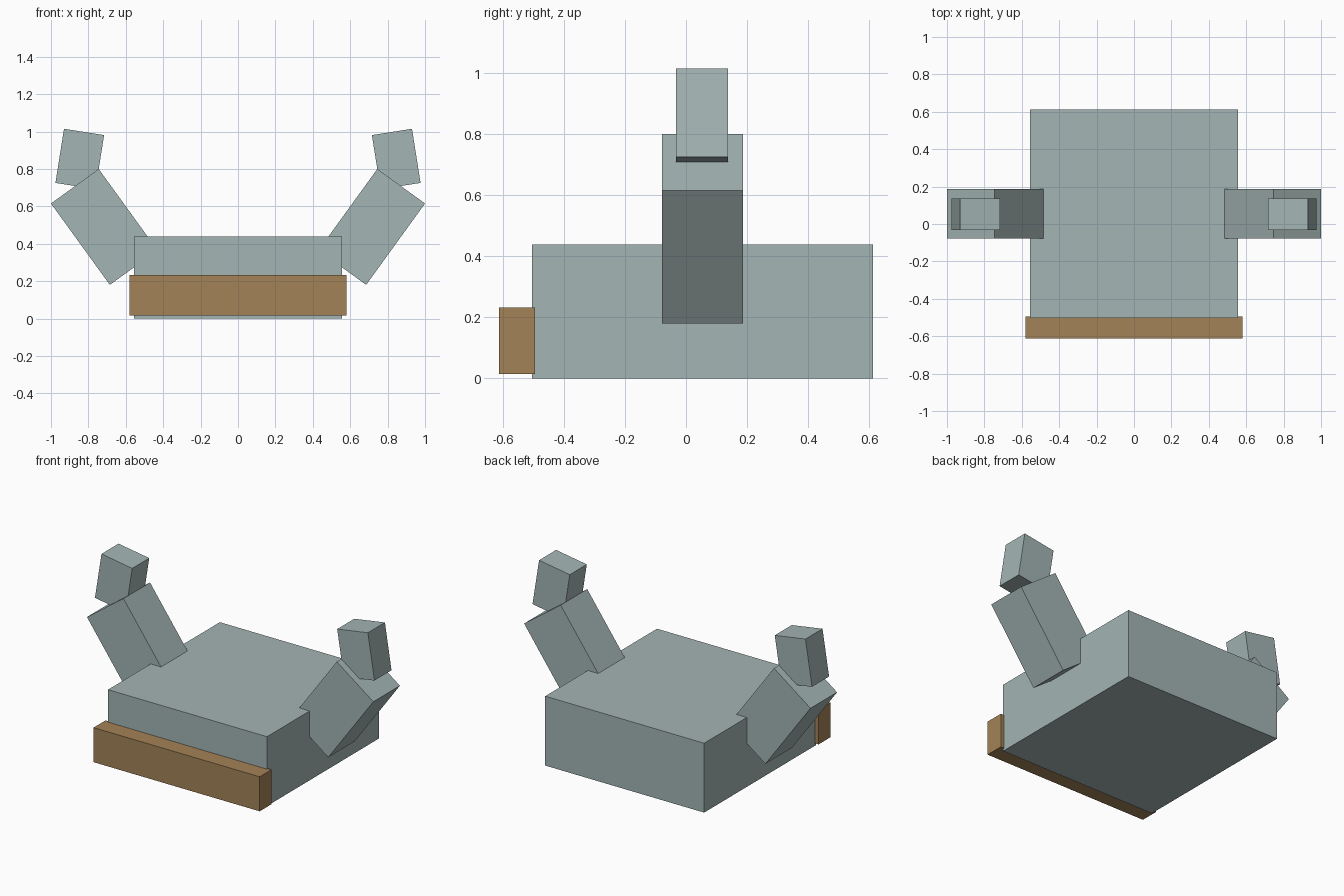
import bpy
from math import radians

if "Cube" in bpy.data.objects:
    bpy.data.objects.remove(bpy.data.objects["Cube"])


def material(name, rgb):
    m = bpy.data.materials.new(name)
    m.diffuse_color = (*rgb, 1)
    m.use_nodes = True
    m.node_tree.nodes["Principled BSDF"].inputs["Base Color"].default_value = m.diffuse_color
    return m


GREY = material("grey_green", (0.366, 0.462, 0.452))
WOOD = material("wood_brown", (0.366, 0.223, 0.095))


def box(name, centre, size, mat, tilt=0):
    """Box of the given size, tilted in degrees about the y axis."""
    bpy.ops.mesh.primitive_cube_add(size=1, location=centre, rotation=(0, radians(tilt), 0))
    ob = bpy.context.object
    ob.name = name
    ob.scale = size
    ob.data.materials.append(mat)
    return ob


# Main block and the plank across its front
box("body", (0, 0.054, 0.219), (1.11, 1.115, 0.438), GREY)
box("front_plank", (0, -0.553, 0.124), (1.16, 0.118, 0.218), WOOD)

# Raised arms: a leaning upper arm with a smaller hand on top
for side, s in (("right", 1), ("left", -1)):
    box(side + "_arm", (s * 0.715, 0.054, 0.49), (0.315, 0.265, 0.537), GREY, s * 35.9)
    box(side + "_hand", (s * 0.846, 0.052, 0.853), (0.217, 0.17, 0.293), GREY, s * -9)
